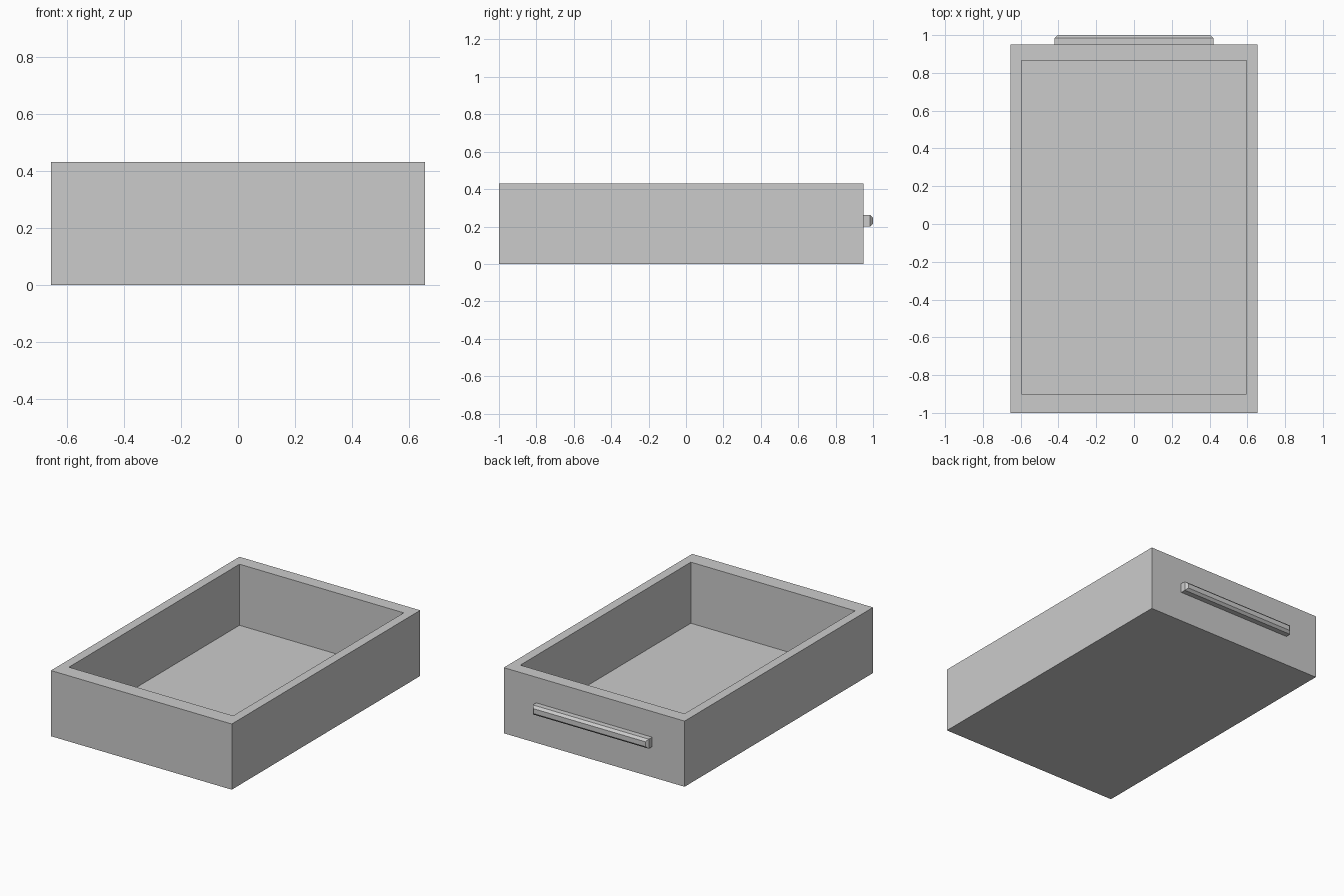
import bpy
import bmesh

default = bpy.data.objects.get("Cube")
if default:
    bpy.data.objects.remove(default, do_unlink=True)

# One plain grey for the whole drawer
grey = bpy.data.materials.new("plain grey")
grey.use_nodes = True
colour = (0.6, 0.6, 0.6, 1)
grey.diffuse_color = colour
grey.node_tree.nodes["Principled BSDF"].inputs["Base Color"].default_value = colour


def make_object(name, bm):
    bmesh.ops.recalc_face_normals(bm, faces=bm.faces)
    mesh = bpy.data.meshes.new(name)
    bm.to_mesh(mesh)
    bm.free()
    mesh.materials.append(grey)
    obj = bpy.data.objects.new(name, mesh)
    bpy.context.collection.objects.link(obj)
    return obj


def ring(bm, x, low, high, at):
    """Four corners of a rectangle, placed by the function at(x, v)."""
    return [bm.verts.new(at(a, v)) for a, v in
            ((-x, low), (x, low), (x, high), (-x, high))]


def loft(name, rings, bm):
    """Join successive rectangles and cap both ends."""
    for a, b in zip(rings, rings[1:]):
        for i in range(4):
            j = (i + 1) % 4
            bm.faces.new((a[i], a[j], b[j], b[i]))
    bm.faces.new(rings[0])
    bm.faces.new(rings[-1])
    return make_object(name, bm)


# Open tray: outside wall, rim, inside wall and floor
HEIGHT, FLOOR = 0.43, 0.03
bm = bmesh.new()
tray_sections = [
    (0.655, -1.0, 0.95, 0),
    (0.655, -1.0, 0.95, HEIGHT),
    (0.595, -0.90, 0.865, HEIGHT),
    (0.595, -0.90, 0.865, FLOOR),
]
loft("drawer_tray",
     [ring(bm, x, y0, y1, lambda a, v, z=z: (a, v, z))
      for x, y0, y1, z in tray_sections], bm)

# Bar handle on the back wall, with a chamfered outer face
bm = bmesh.new()
handle_sections = [
    (0.42, 0.20, 0.262, 0.95),
    (0.42, 0.20, 0.262, 0.985),
    (0.405, 0.215, 0.247, 1.0),
]
loft("handle_bar",
     [ring(bm, x, z0, z1, lambda a, v, y=y: (a, y, v))
      for x, z0, z1, y in handle_sections], bm)
